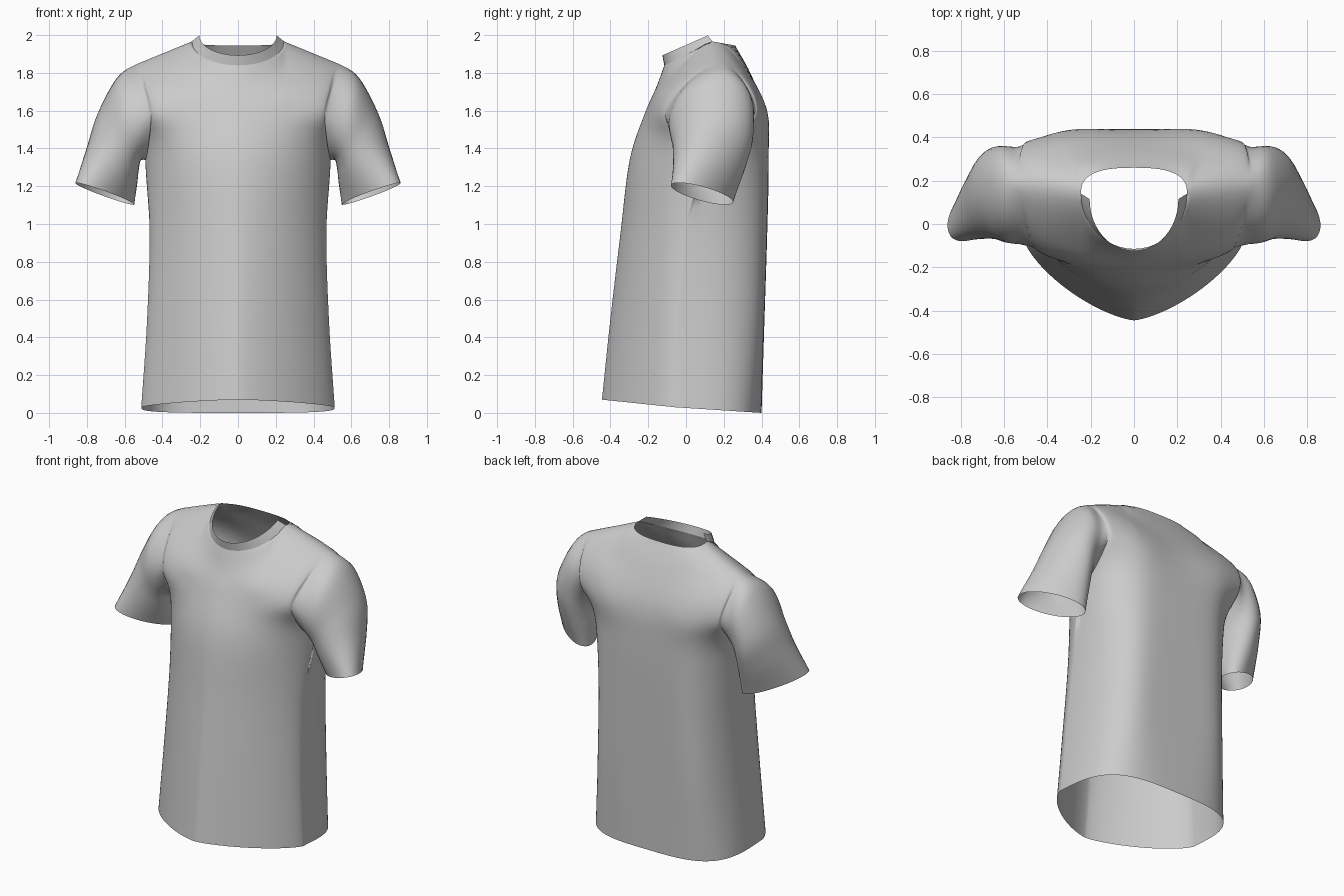
import bpy
import bmesh
from math import sin, cos, pi
from mathutils import Vector

COLUMNS = 30       # from centre line to side seam
NECK = 12          # columns that end at the neckline
STEPS = 6          # subdivisions between guide rows

default_cube = bpy.data.objects.get("Cube")
if default_cube:
    bpy.data.objects.remove(default_cube, do_unlink=True)


def make_material(name, value):
    material = bpy.data.materials.new(name)
    material.use_nodes = True
    color = (value, value, value, 1)
    material.diffuse_color = color
    material.node_tree.nodes["Principled BSDF"].inputs["Base Color"].default_value = color
    return material


def arc(side, centre, power, columns=COLUMNS):
    """Quarter superellipse from the centre line to the side point."""
    width, side_y, side_z = side
    centre_y, centre_z = centre
    points = []
    for i in range(columns + 1):
        angle = pi / 2 * i / columns
        across = sin(angle) ** power
        depth = max(cos(angle), 0) ** power
        points.append(Vector((width * across,
                              side_y + (centre_y - side_y) * depth,
                              side_z + (centre_z - side_z) * depth)))
    return points


def spline(points, closed=False):
    """Smooth curve through the points, STEPS samples per span."""
    if closed:
        padded = [points[-1]] + points + points[:2]
    else:
        padded = [2 * points[0] - points[1]] + points + [2 * points[-1] - points[-2]]
    samples = []
    for a, b, c, d in zip(padded, padded[1:], padded[2:], padded[3:]):
        for i in range(STEPS):
            t = i / STEPS
            samples.append(0.5 * (2 * b + (c - a) * t
                                  + (2 * a - 5 * b + 4 * c - d) * t ** 2
                                  + (3 * b - a - 3 * c + d) * t ** 3))
    samples.append(padded[-2].copy())
    return samples


def add_grid(bm, lines):
    """Quad patch through neighbouring lines of equal length."""
    grid = [[bm.verts.new(p) for p in line] for line in lines]
    for low, high in zip(grid, grid[1:]):
        for i in range(len(low) - 1):
            bm.faces.new((low[i], low[i + 1], high[i + 1], high[i]))


def finish(bm, name, material):
    bmesh.ops.remove_doubles(bm, verts=bm.verts, dist=0.0005)
    for vert in bm.verts:
        if abs(vert.co.x) < 0.0005:
            vert.co.x = 0
    bmesh.ops.recalc_face_normals(bm, faces=bm.faces)
    mesh = bpy.data.meshes.new(name)
    bm.to_mesh(mesh)
    bm.free()
    mesh.materials.append(material)
    mesh.shade_smooth()
    obj = bpy.data.objects.new(name, mesh)
    bpy.context.scene.collection.objects.link(obj)
    mirror = obj.modifiers.new("Mirror", "MIRROR")
    mirror.merge_threshold = 0.001


cotton = make_material("grey cotton", 0.6)

# Guide rows of the torso: side point shared by front and back
hem, waist, ribs, armpit = [(0.512, -0.06, 0.03), (0.482, -0.04, 0.48),
                            (0.468, 0.01, 0.95), (0.49, 0.09, 1.34)]
shoulder_tip = Vector((0.54, 0.18, 1.845))
neck_side = (0.245, 0.14, 1.966)


def top_row(centre, power):
    """Neckline followed by the shoulder seam."""
    row = arc(neck_side, centre, power, NECK)
    for i in range(NECK + 1, COLUMNS + 1):
        row.append(Vector(neck_side).lerp(shoulder_tip, (i - NECK) / (COLUMNS - NECK)))
    return row


front_rows = [arc(hem, (-0.445, 0.07), 1.4),
              arc(waist, (-0.40, 0.5), 1.35),
              arc(ribs, (-0.347, 0.95), 1.25),
              arc(armpit, (-0.298, 1.34), 1.1),
              arc((0.46, -0.11, 1.57), (-0.22, 1.58), 1.3),
              arc((0.50, 0.01, 1.755), (-0.155, 1.73), 1.3),
              top_row((-0.115, 1.84), 1)]
back_rows = [arc(hem, (0.40, 0), 0.58),
             arc(waist, (0.425, 0.48), 0.6),
             arc(ribs, (0.44, 0.95), 0.65),
             arc(armpit, (0.448, 1.34), 0.75),
             arc((0.50, 0.36, 1.57), (0.435, 1.58), 0.9),
             arc((0.53, 0.30, 1.76), (0.345, 1.79), 0.9),
             top_row((0.26, 1.945), 0.75)]

# Shallow drape folds down the back
for row in back_rows[1:5]:
    for i, point in enumerate(row):
        angle = pi / 2 * i / COLUMNS
        point.y -= 0.01 * cos(5 * angle) * cos(angle)


def torso_column(near, far, weight):
    """Column up to the top row, rounding over the shoulder by weight."""
    straight = spline(near)
    rounded = spline(near + far[-2::-1])
    return [a.lerp(b, weight) for a, b in zip(straight, rounded)]


front_columns, back_columns = [], []
for i in range(COLUMNS):
    front = [row[i] for row in front_rows]
    back = [row[i] for row in back_rows]
    weight = min(i / NECK, 1) ** 2
    front_columns.append(torso_column(front, back, weight))
    back_columns.append(torso_column(back, front, weight))

# Side seam and armhole edge
seam = spline([row[-1] for row in front_rows[:4]])
loop_guides = [row[-1] for row in front_rows[3:]] + [row[-1] for row in back_rows[5:3:-1]]
armhole = spline(loop_guides, closed=True)
half = len(armhole) // 2
front_columns.append(seam + armhole[1:half + 1])
back_columns.append(seam + armhole[::-1][1:half + 1])

# Torso points just inside the armhole, so the sleeve flows out of the body
inside_front = front_columns[COLUMNS - 4][-half - 1:]
inside_back = back_columns[COLUMNS - 4][-half - 1:]
inside = inside_front + inside_back[-2::-1]
inside[0] = inside[-1] = (inside_front[0] + inside_back[0]) / 2

# Sleeve rings: outer point, inner point, half depth
sleeve_rings = [((0.64, 0.17, 1.775), (0.515, 0.10, 1.335), 0.222),
                ((0.745, 0.17, 1.58), (0.525, 0.11, 1.29), 0.21),
                ((0.80, 0.12, 1.40), (0.535, 0.12, 1.215), 0.188),
                ((0.855, 0.035, 1.21), (0.555, 0.135, 1.11), 0.157)]
sleeve_lines = []
for k, start in enumerate(armhole):
    angle = pi * k / half
    guides = [inside[k], start]
    for n, (outer, inner, depth) in enumerate(sleeve_rings):
        outer, inner = Vector(outer), Vector(inner)
        sweep = Vector((-0.005 * n ** 2, depth, -0.01 * n))
        guides.append((outer + inner) / 2 - (outer - inner) / 2 * cos(angle)
                      - sweep * sin(angle))
    sleeve_lines.append(spline(guides)[STEPS:])

# Shirt shell
shell = bmesh.new()
for patch in (front_columns, back_columns, sleeve_lines):
    add_grid(shell, patch)
finish(shell, "shirt_shell", cotton)

# Front neckband standing on the neckline
band = bmesh.new()
base = arc(neck_side, (-0.115, 1.84), 1, NECK)
rim = arc((0.205, 0.115, 1.998), (-0.125, 1.893), 1, NECK)
add_grid(band, [[a.lerp(b, t / 3) for a, b in zip(base, rim)] for t in range(4)])
finish(band, "front_neckband", cotton)
